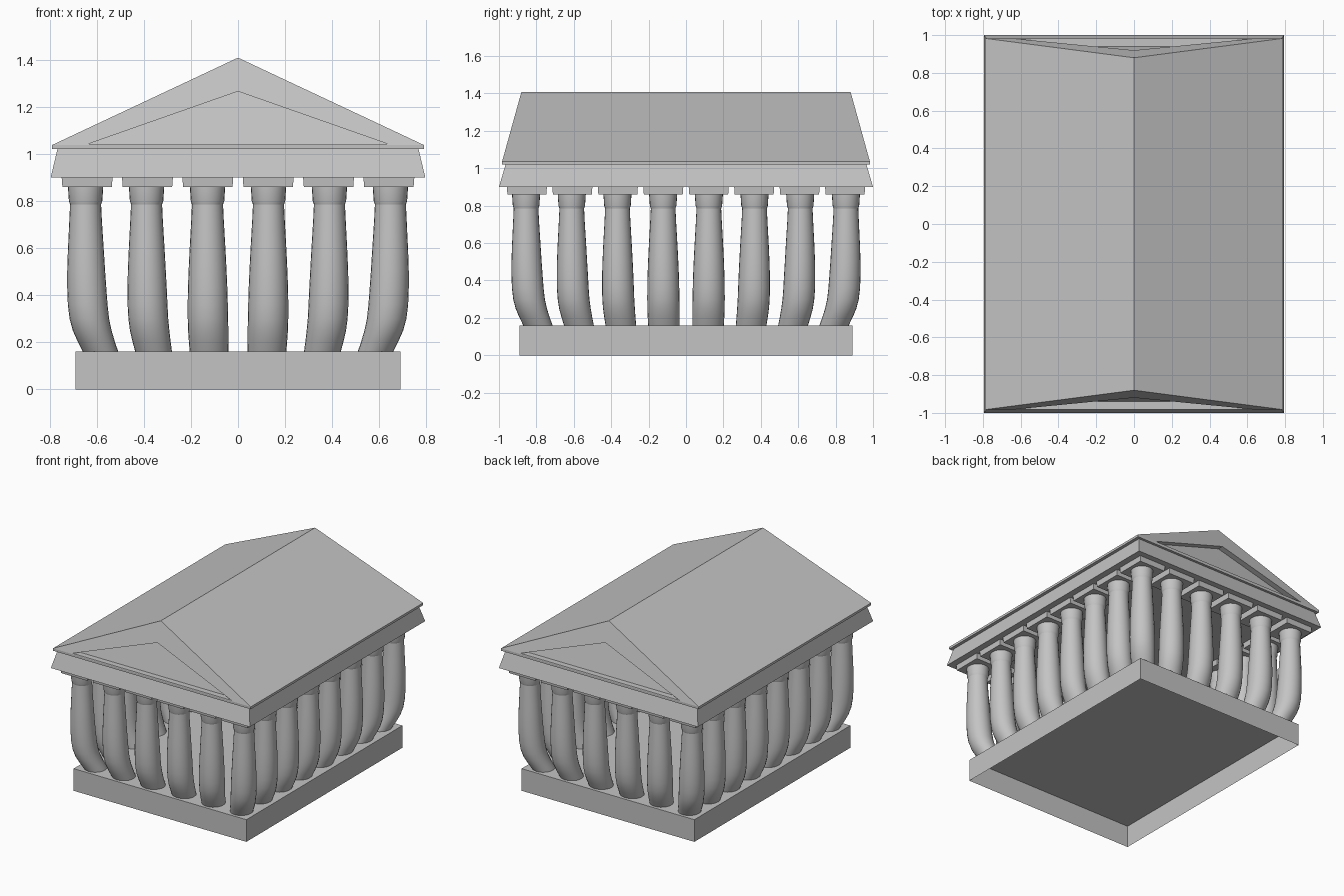
import bpy
import bmesh
from math import cos, sin, pi, radians

if "Cube" in bpy.data.objects:
    bpy.data.objects.remove(bpy.data.objects["Cube"])

stone = bpy.data.materials.new("grey stone")
stone.use_nodes = True
STONE = (0.55, 0.55, 0.55, 1)
stone.diffuse_color = STONE
stone.node_tree.nodes["Principled BSDF"].inputs["Base Color"].default_value = STONE


def finish(bm, name, smooth=False):
    bmesh.ops.recalc_face_normals(bm, faces=bm.faces)
    mesh = bpy.data.meshes.new(name)
    bm.to_mesh(mesh)
    bm.free()
    mesh.materials.append(stone)
    obj = bpy.data.objects.new(name, mesh)
    bpy.context.collection.objects.link(obj)
    if smooth:
        bpy.ops.object.select_all(action='DESELECT')
        bpy.context.view_layer.objects.active = obj
        obj.select_set(True)
        bpy.ops.object.shade_smooth_by_angle(angle=radians(35))
    return obj


def loft(bm, rings, cap_bottom=True, cap_top=True):
    """Skin a stack of point rings."""
    rows = [[bm.verts.new(p) for p in ring] for ring in rings]
    for low, high in zip(rows, rows[1:]):
        n = len(low)
        for i in range(n):
            j = (i + 1) % n
            bm.faces.new((low[i], low[j], high[j], high[i]))
    if cap_bottom:
        bm.faces.new(rows[0][::-1])
    if cap_top:
        bm.faces.new(rows[-1])
    return rows


def rect(hx, hy, z, cx=0, cy=0):
    return [(cx + sx * hx, cy + sy * hy, z)
            for sx, sy in ((-1, -1), (1, -1), (1, 1), (-1, 1))]


def circle(r, z, cx, cy, n=24):
    return [(cx + r * cos(2 * pi * i / n), cy + r * sin(2 * pi * i / n), z)
            for i in range(n)]


# Base: slab open underneath
bm = bmesh.new()
loft(bm, [rect(0.69, 0.89, 0), rect(0.69, 0.89, 0.16)], cap_bottom=False)
finish(bm, "base_slab")

# Column profile: height, radius, inward pull of the foot
SHAFT = [(0.16, 0.088, 1.0), (0.205, 0.088, 0.7), (0.25, 0.088, 0.44),
         (0.30, 0.087, 0.25), (0.36, 0.086, 0.14), (0.43, 0.084, 0.08),
         (0.5, 0.081, 0.04), (0.58, 0.077, 0.02), (0.65, 0.073, 0.01),
         (0.72, 0.069, 0), (0.785, 0.066, 0)]
CAPITAL = [(0.785, 0.066), (0.8, 0.071), (0.86, 0.075)]
OUT_X, OUT_Y = 0.647, 0.855


def pull(value, outer, amount):
    """Pull a coordinate inward, most strongly at the outer columns."""
    u = abs(value)
    moved = u - 0.063 * amount * (u / outer) ** 1.5
    return moved if value >= 0 else -moved


def column(cx, cy, name):
    bm = bmesh.new()
    rings = []
    for z, r, amount in SHAFT:
        rings.append([(pull(x, OUT_X, amount), pull(y, OUT_Y, amount), z)
                      for x, y, z in circle(r, z, cx, cy)])
    loft(bm, rings)
    loft(bm, [circle(r, z, cx, cy) for z, r in CAPITAL])
    finish(bm, name + "_shaft", smooth=True)
    bm = bmesh.new()
    ax, ay = cx * 0.99, cy * 0.995
    loft(bm, [rect(0.105, 0.104, 0.86, ax, ay), rect(0.108, 0.107, 0.9, ax, ay)])
    finish(bm, name + "_cap_block")


# Columns around the perimeter, six by eight
NX, NY = 6, 8
for i in range(NX):
    for j in range(NY):
        if i in (0, NX - 1) or j in (0, NY - 1):
            x = OUT_X * (2 * i / (NX - 1) - 1)
            y = OUT_Y * (2 * j / (NY - 1) - 1)
            column(x, y, f"column_{i + 1}_{j + 1}")

# Entablature: beam block narrowing upward
bm = bmesh.new()
loft(bm, [rect(0.795, 1.0, 0.9), rect(0.766, 0.964, 1.022)])
finish(bm, "entablature")

# Roof: eave band, two slopes, leaning gables with a sunken triangle
HX, HY, Z0, Z1 = 0.79, 0.983, 1.02, 1.037
RIDGE_Y, RIDGE_Z = 0.88, 1.408
bm = bmesh.new()
eave = loft(bm, [rect(HX, HY, Z0), rect(HX, HY, Z1)], cap_top=False)[1]
ridge = [bm.verts.new((0, s * RIDGE_Y, RIDGE_Z)) for s in (-1, 1)]
bm.faces.new((eave[0], ridge[0], ridge[1], eave[3]))
bm.faces.new((eave[1], eave[2], ridge[1], ridge[0]))


def gable_y(z):
    return HY + (RIDGE_Y - HY) * (z - Z1) / (RIDGE_Z - Z1)


for s, outer in ((-1, (eave[0], eave[1], ridge[0])),
                 (1, (eave[3], eave[2], ridge[1]))):
    corners = [(-0.635, 1.042), (0.635, 1.042), (0, 1.265)]
    rim = [bm.verts.new((x, s * gable_y(z), z)) for x, z in corners]
    sunk = [bm.verts.new((x, s * (gable_y(z) - 0.042), z)) for x, z in corners]
    for a in range(3):
        b = (a + 1) % 3
        bm.faces.new((outer[a], outer[b], rim[b], rim[a]))
        bm.faces.new((rim[a], rim[b], sunk[b], sunk[a]))
    bm.faces.new(sunk)
finish(bm, "roof")
